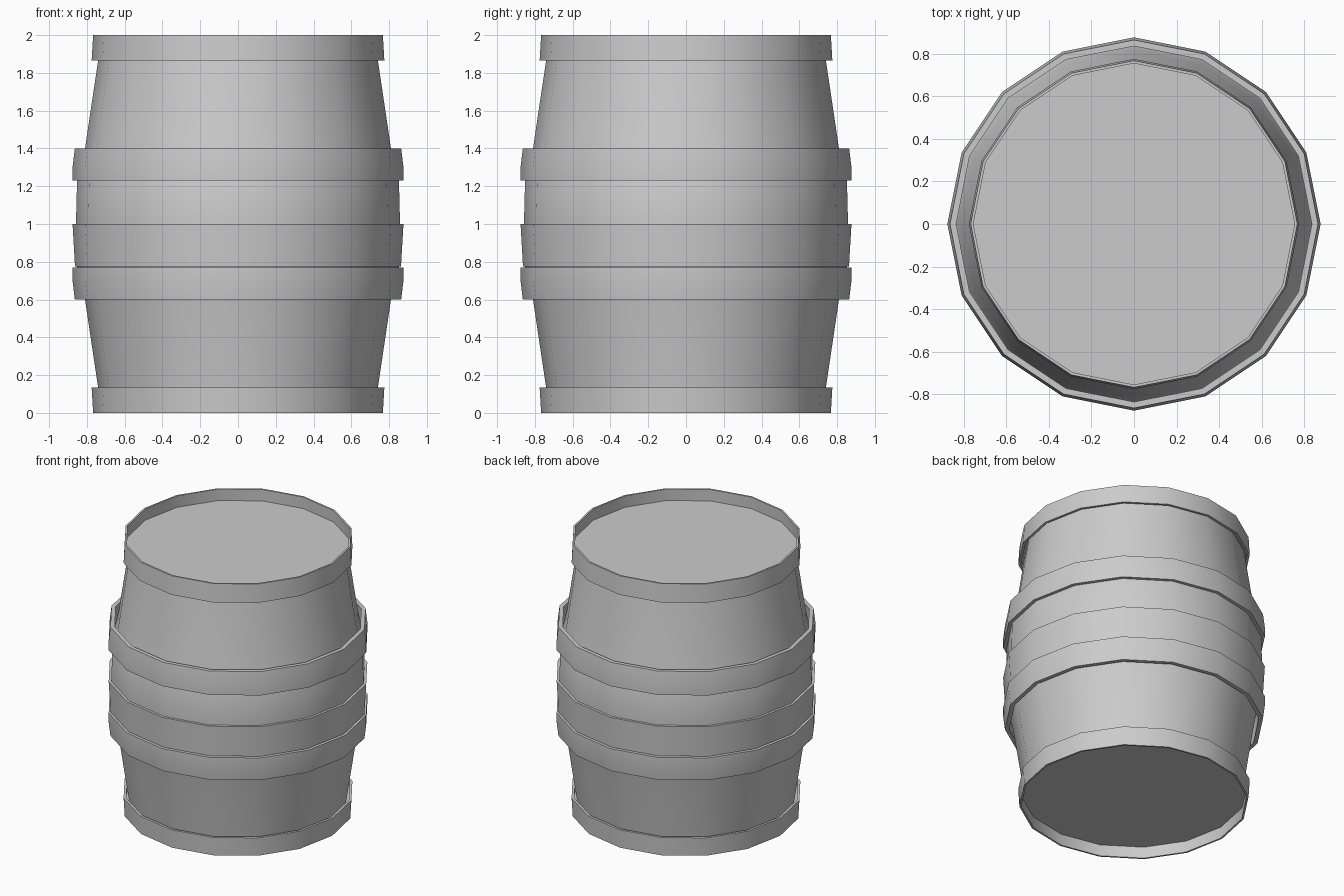
import bpy, bmesh, math

if "Cube" in bpy.data.objects:
    bpy.data.objects.remove(bpy.data.objects["Cube"])

SIDES = 16


def lathe(name, profile, closed=False):
    """Spin (radius, z) points around z; open profiles are capped with discs."""
    bm = bmesh.new()
    rings = []
    for r, z in profile:
        rings.append([bm.verts.new((r * math.cos(2 * math.pi * i / SIDES),
                                    r * math.sin(2 * math.pi * i / SIDES), z))
                      for i in range(SIDES)])
    pairs = list(zip(rings, rings[1:]))
    if closed:
        pairs.append((rings[-1], rings[0]))
    else:
        bm.faces.new(rings[0])
        bm.faces.new(rings[-1])
    for a, b in pairs:
        for i in range(SIDES):
            j = (i + 1) % SIDES
            bm.faces.new((a[i], a[j], b[j], b[i]))
    bmesh.ops.recalc_face_normals(bm, faces=bm.faces)
    mesh = bpy.data.meshes.new(name)
    bm.to_mesh(mesh)
    bm.free()
    ob = bpy.data.objects.new(name, mesh)
    bpy.context.collection.objects.link(ob)
    bpy.ops.object.select_all(action='DESELECT')
    ob.select_set(True)
    bpy.context.view_layer.objects.active = ob
    bpy.ops.object.shade_smooth_by_angle(angle=math.radians(30))
    return ob


def flip(profile):
    return [(r, 2 - z) for r, z in profile]


# Bulging stave body, symmetric about mid height
upper = [(0.858, 1.0), (0.852, 1.23), (0.833, 1.29), (0.81, 1.40),
         (0.74, 1.87), (0.735, 1.90)]
lathe("barrel_body", flip(upper)[:0:-1] + upper)

# Recessed lids
lid = [(0.757, 1.895), (0.757, 1.915)]
# End hoops: thin rims standing proud of the lids
end_hoop = [(0.767, 2.0), (0.775, 1.865), (0.757, 1.865), (0.754, 2.0)]
# Bulge hoops, with a small gap to the tapering staves
bulge_hoop = [(0.864, 1.40), (0.876, 1.30), (0.876, 1.23),
              (0.847, 1.23), (0.845, 1.30), (0.835, 1.40)]
for side, fn in (("top", list), ("bottom", flip)):
    lathe(side + "_lid", fn(lid))
    lathe(side + "_end_hoop", fn(end_hoop), closed=True)
    lathe(side + "_bulge_hoop", fn(bulge_hoop), closed=True)

# Raised band just under mid height
lathe("middle_band", [(0.876, 1.0), (0.863, 0.775), (0.845, 0.775), (0.85, 1.0)],
      closed=True)
